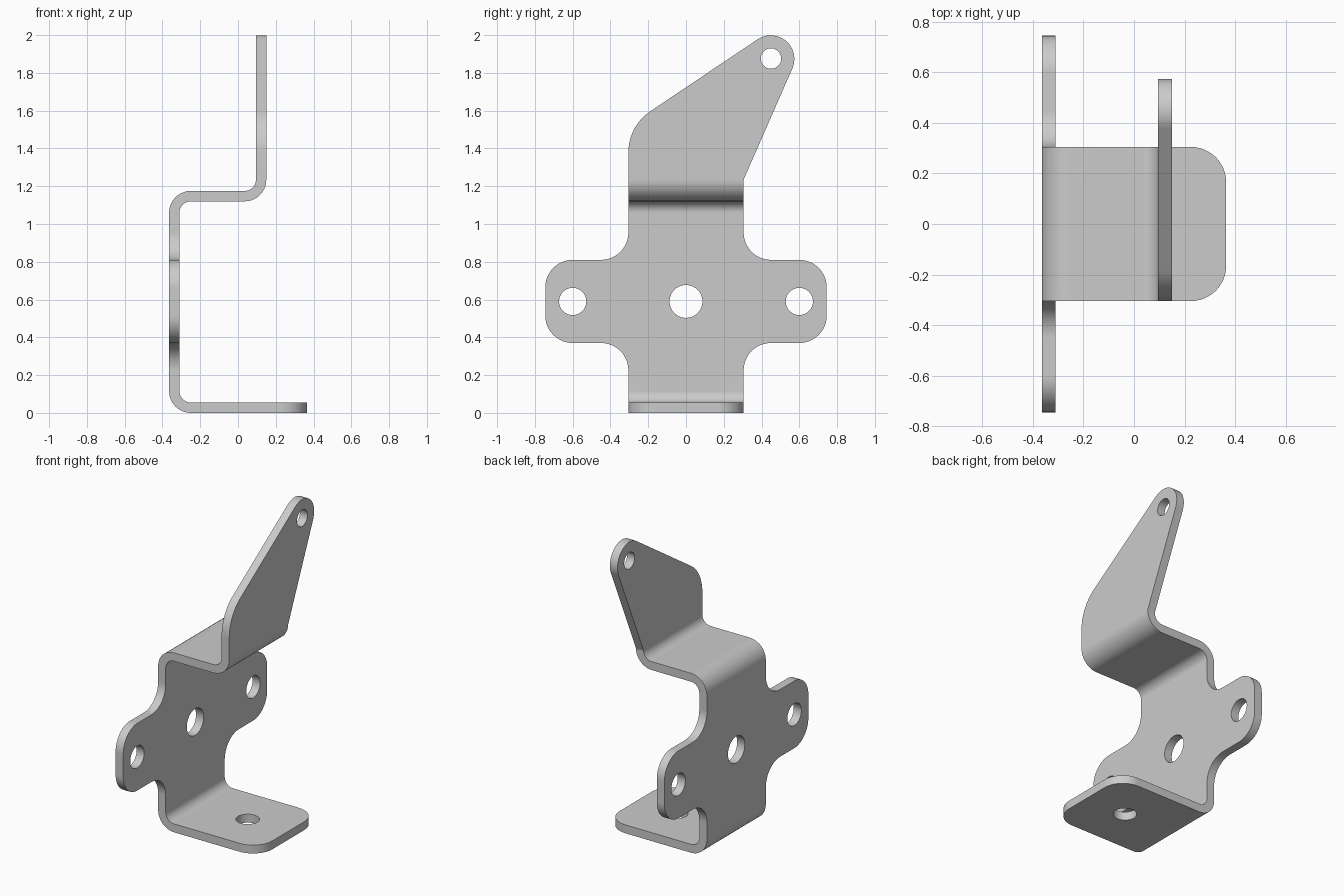
import bpy, bmesh
from math import pi, sin, cos, tan
from mathutils import Vector

if "Cube" in bpy.data.objects:
    bpy.data.objects.remove(bpy.data.objects["Cube"], do_unlink=True)

THICK = 0.055
RADIUS = 0.0875            # bend radius at mid thickness
HALF = 0.305               # half width of the strip
ARC = RADIUS * pi / 2
STEPS = 10

# Strip sections from foot to top: (length, turn), turn 0 is flat
sections = [(0.615, 0), (ARC, -1), (0.945, 0), (ARC, -1),
            (0.285, 0), (ARC, 1), (0.80, 0)]


def plate_u(z):            # height on the upright plate -> length along the blank
    return 0.615 + ARC + z - 0.115


def arm_u(z):              # height on the upper arm -> length along the blank
    return sum(s[0] for s in sections[:6]) + z - 1.235


def rounded(corners, steps=12):
    """Closed outline with a fillet of the given radius at each corner."""
    out = []
    for i, (u, y, r) in enumerate(corners):
        p = Vector((u, y))
        if r == 0:
            out.append(p)
            continue
        a = (Vector(corners[i - 1][:2]) - p).normalized()
        b = (Vector(corners[(i + 1) % len(corners)][:2]) - p).normalized()
        h = a.angle(b) / 2
        c = p + (a + b).normalized() * r / sin(h)
        start = (p + a * r / tan(h) - c).normalized()
        end = (p + b * r / tan(h) - c).normalized()
        out += [c + start.slerp(end, k / steps) * r for k in range(steps + 1)]
    return out


def circle(u, y, r, n=40):
    return [Vector((u + r * cos(2 * pi * k / n), y + r * sin(2 * pi * k / n)))
            for k in range(n)]


def bend(u, t):
    """Walk along the folded strip; t is the offset through the thickness."""
    pos, ang = Vector((0.365, THICK / 2)), pi
    for i, (length, turn) in enumerate(sections):
        last = i == len(sections) - 1
        d = u if last else min(u, length)
        side = Vector((-sin(ang), cos(ang)))
        if turn:
            centre = pos + side * turn * RADIUS
            ang += turn * d / RADIUS
            side = Vector((-sin(ang), cos(ang)))
            pos = centre - side * turn * RADIUS
        else:
            pos = pos + Vector((cos(ang), sin(ang))) * d
        u -= d
        if u <= 1e-7:
            break
    return pos + side * t


# Flat blank: foot, winged plate and slanted arm in one outline
low, high, wing, fillet = plate_u(0.37), plate_u(0.81), 0.745, 0.145
edge = [(0, HALF, 0.14), (low, HALF, fillet), (low, wing, fillet),
        (high, wing, fillet), (high, HALF, fillet)]
arm = [(arm_u(1.235), HALF, 0), (arm_u(2.217), 0.736, 0.125),
       (arm_u(1.519), -HALF, 0.26)]
outline = rounded(edge + arm + [(u, -y, r) for u, y, r in reversed(edge)])

# Screw holes in the foot, plate, wings and arm tip
mid = plate_u(0.59)
holes = [circle(0.295, 0, 0.07), circle(mid, 0, 0.087), circle(mid, 0.6, 0.072),
         circle(mid, -0.6, 0.072), circle(arm_u(1.876), 0.45, 0.054)]

bm = bmesh.new()
for loop in [outline] + holes:
    vs = [bm.verts.new((p.x, p.y, -THICK / 2)) for p in loop]
    for i, v in enumerate(vs):
        bm.edges.new((vs[i - 1], v))
bmesh.ops.triangle_fill(bm, use_beauty=True, edges=bm.edges[:], normal=(0, 0, 1))

# Crease lines across every bend
start = 0
for length, turn in sections:
    if turn:
        for k in range(STEPS + 1):
            bmesh.ops.bisect_plane(
                bm, geom=bm.verts[:] + bm.edges[:] + bm.faces[:], dist=1e-5,
                plane_co=(start + length * k / STEPS, 0, 0), plane_no=(1, 0, 0))
    start += length

# Thicken the blank, then fold it
new = bmesh.ops.extrude_face_region(bm, geom=bm.faces[:])["geom"]
for v in new:
    if isinstance(v, bmesh.types.BMVert):
        v.co.z += THICK
for v in bm.verts:
    p = bend(v.co.x, v.co.z)
    v.co = (p.x, v.co.y, p.y)
bmesh.ops.recalc_face_normals(bm, faces=bm.faces[:])

mesh = bpy.data.meshes.new("folded_bracket")
bm.to_mesh(mesh)
bm.free()
bracket = bpy.data.objects.new("folded_bracket", mesh)
bpy.context.collection.objects.link(bracket)

# Plain grey metal
grey = bpy.data.materials.new("grey_metal")
grey.use_nodes = True
colour = (0.6, 0.6, 0.6, 1)
grey.diffuse_color = colour
grey.node_tree.nodes["Principled BSDF"].inputs["Base Color"].default_value = colour
mesh.materials.append(grey)

# Smooth bends and rims with crisp sheet edges
bpy.ops.object.select_all(action="DESELECT")
bracket.select_set(True)
bpy.context.view_layer.objects.active = bracket
bpy.ops.object.shade_smooth_by_angle(angle=pi / 6)
weighted = bracket.modifiers.new("weighted_normals", "WEIGHTED_NORMAL")
weighted.keep_sharp = True
